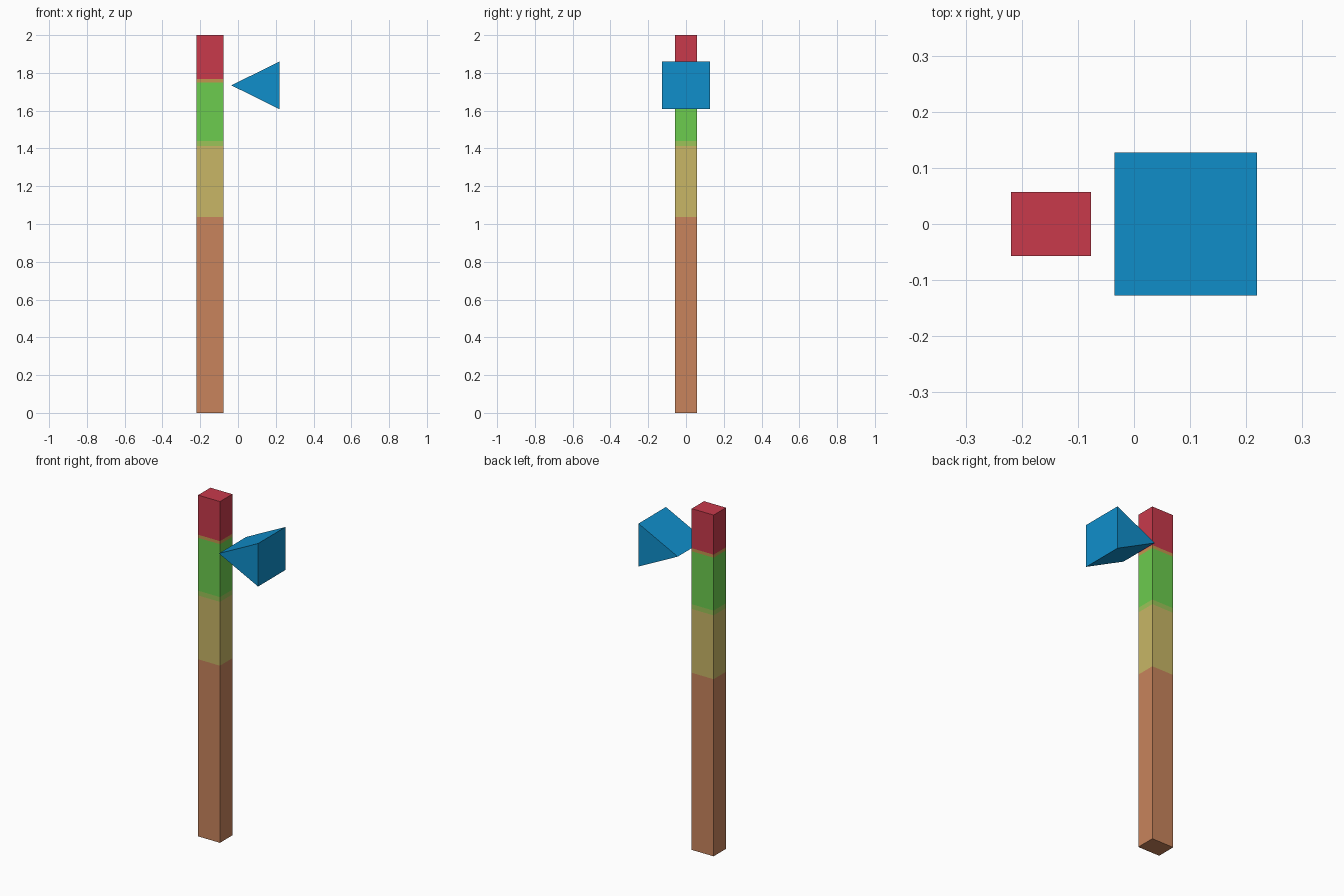
import bpy, bmesh

if "Cube" in bpy.data.objects:
    bpy.data.objects.remove(bpy.data.objects["Cube"])

def srgb(r, g, b):
    lin = lambda c: c / 12.92 if c <= 0.04045 else ((c + 0.055) / 1.055) ** 2.4
    return (lin(r / 255), lin(g / 255), lin(b / 255), 1)

def material(name, rgb):
    m = bpy.data.materials.new(name)
    m.diffuse_color = srgb(*rgb)
    m.use_nodes = True
    m.node_tree.nodes["Principled BSDF"].inputs["Base Color"].default_value = m.diffuse_color
    return m

def prism(name, profile, y0, y1):
    """Extrude an x-z profile from y0 to y1."""
    bm = bmesh.new()
    face = bm.faces.new([bm.verts.new((x, y0, z)) for x, z in profile])
    ext = bmesh.ops.extrude_face_region(bm, geom=[face])
    moved = [v for v in ext["geom"] if isinstance(v, bmesh.types.BMVert)]
    bmesh.ops.translate(bm, verts=moved, vec=(0, y1 - y0, 0))
    bmesh.ops.recalc_face_normals(bm, faces=bm.faces)
    mesh = bpy.data.meshes.new(name)
    obj = bpy.data.objects.new(name, mesh)
    bpy.context.collection.objects.link(obj)
    return obj, bm

# Handle: square post cut into colour bands (top height of each band)
bands = [
    ("brown", (200, 132, 92), 1.038),
    ("tan", (200, 182, 102), 1.412),
    ("olive green", (156, 196, 88), 1.44),
    ("green", (108, 204, 78), 1.75),
    ("orange", (196, 150, 78), 1.768),
    ("red", (200, 58, 75), 2.0),
]
x0, x1 = -0.219, -0.077
handle, bm = prism("handle", [(x0, 0), (x1, 0), (x1, 2), (x0, 2)], -0.057, 0.057)
for _, _, top in bands[:-1]:
    bmesh.ops.bisect_plane(bm, geom=bm.verts[:] + bm.edges[:] + bm.faces[:],
                           plane_co=(0, 0, top), plane_no=(0, 0, 1))
for f in bm.faces:
    z = f.calc_center_median().z
    f.material_index = next(i for i, b in enumerate(bands) if z <= b[2] + 1e-5)
bm.to_mesh(handle.data)
bm.free()
for name, rgb, _ in bands:
    handle.data.materials.append(material(name, rgb))

# Wedge-shaped head, its thin edge pointing at the handle
head, bm = prism("wedge_head", [(-0.035, 1.734), (0.219, 1.608), (0.219, 1.86)],
                 -0.127, 0.127)
bm.to_mesh(head.data)
bm.free()
head.data.materials.append(material("blue", (16, 143, 203)))
